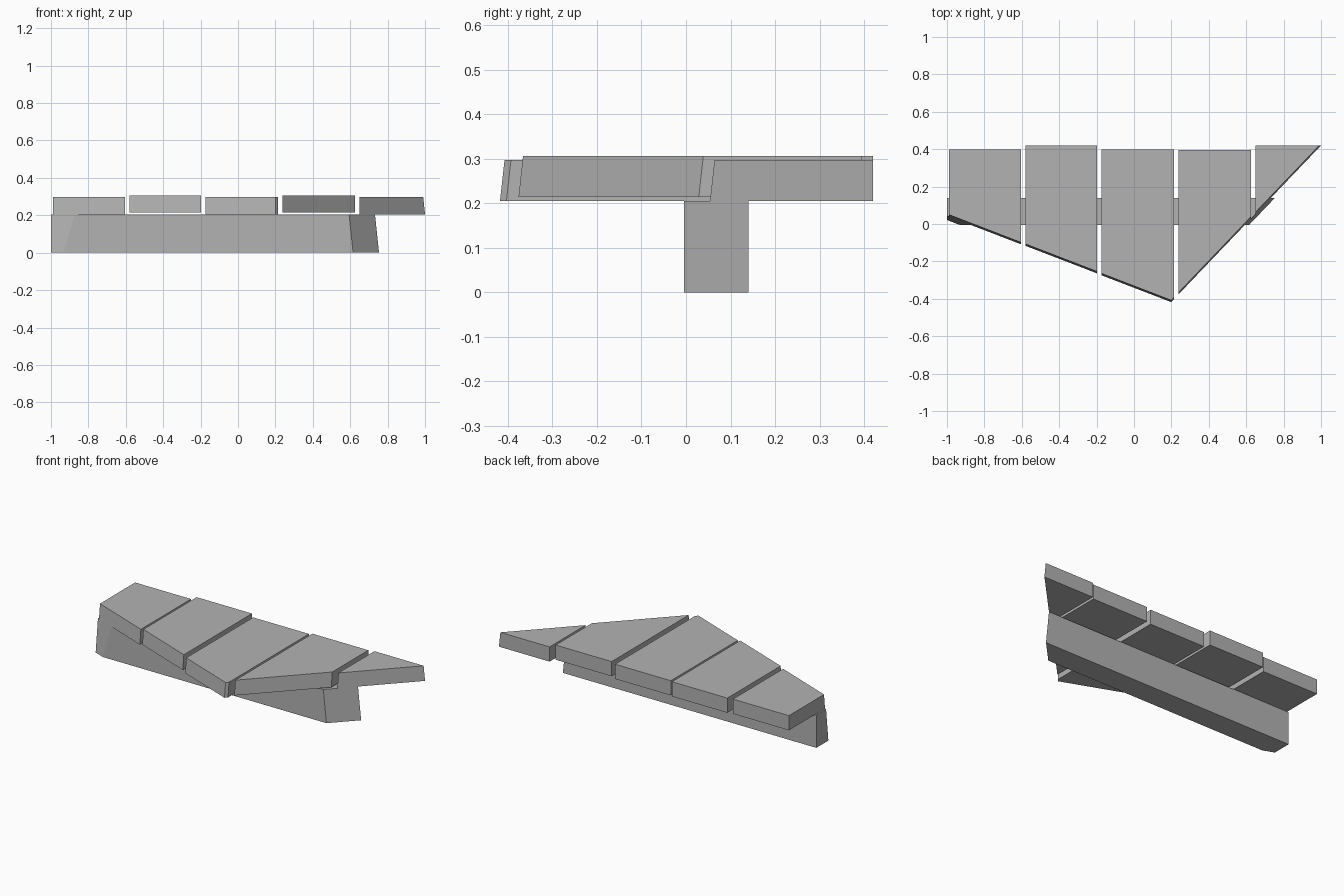
import bpy
import bmesh
from mathutils import Vector

cube = bpy.data.objects.get("Cube")
if cube:
    bpy.data.objects.remove(cube, do_unlink=True)

grey = bpy.data.materials.new("stone grey")
grey.use_nodes = True
colour = (0.45, 0.45, 0.45, 1)
grey.diffuse_color = colour
grey.node_tree.nodes["Principled BSDF"].inputs["Base Color"].default_value = colour

# Two leaning planes that trim every part: a point and the outward normal
LEAN = 0.11
TRIMS = [
    (Vector((-0.6, -0.11, 0.205)), Vector((-0.385, -1, LEAN))),
    (Vector((0.24, -0.375, 0.205)), Vector((1.046, -1, LEAN))),
]


def trimmed_box(name, low, high):
    """Box between two corners, cut by both trim planes and capped."""
    bm = bmesh.new()
    bmesh.ops.create_cube(bm, size=1)
    low, high = Vector(low), Vector(high)
    for v in bm.verts:
        v.co = (low + high) / 2 + v.co * (high - low)
    for point, normal in TRIMS:
        geom = bm.verts[:] + bm.edges[:] + bm.faces[:]
        cut = bmesh.ops.bisect_plane(bm, geom=geom, dist=1e-5, plane_co=point,
                                     plane_no=normal, clear_outer=True)
        edges = [e for e in cut["geom_cut"]
                 if isinstance(e, bmesh.types.BMEdge) and e.is_boundary]
        if edges:
            bmesh.ops.contextual_create(bm, geom=edges)
    bmesh.ops.recalc_face_normals(bm, faces=bm.faces[:])
    mesh = bpy.data.meshes.new(name)
    bm.to_mesh(mesh)
    bm.free()
    mesh.materials.append(grey)
    bpy.context.collection.objects.link(bpy.data.objects.new(name, mesh))


# Support beam underneath
trimmed_box("support_beam", (-1, -0.005, 0), (0.8, 0.14, 0.205))

# Row of planks: left edge, right edge, back edge, underside height
planks = [
    (-0.99, -0.603, 0.397, 0.205),
    (-0.58, -0.197, 0.42, 0.214),
    (-0.173, 0.213, 0.397, 0.205),
    (0.238, 0.625, 0.395, 0.214),
    (0.65, 1.1, 0.42, 0.205),
]
for i, (left, right, back, base) in enumerate(planks):
    trimmed_box(f"plank_{i + 1}", (left, -0.6, base), (right, back, base + 0.092))
